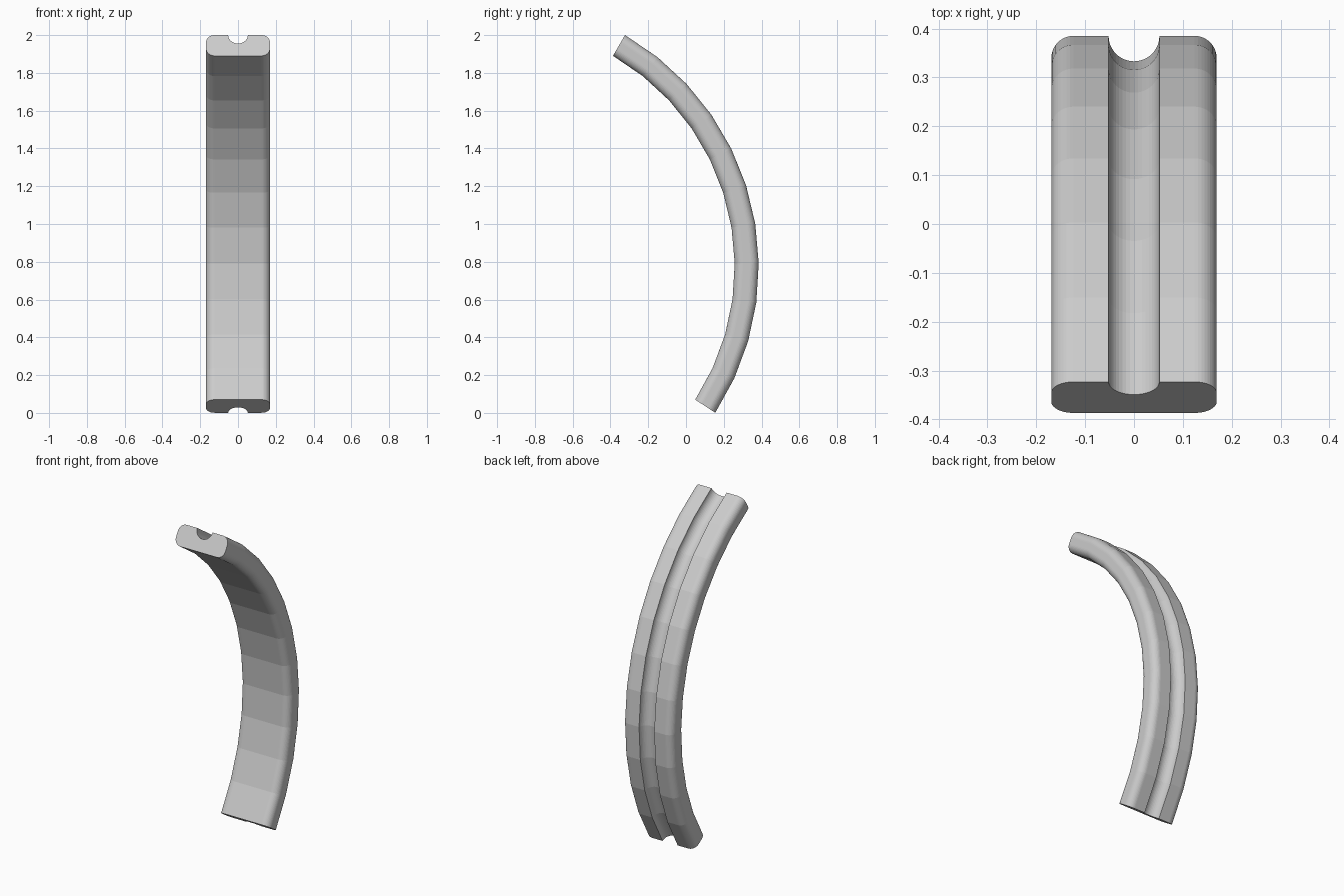
import bpy, bmesh
from math import sin, cos, pi, radians

cube = bpy.data.objects.get("Cube")
if cube:
    bpy.data.objects.remove(cube, do_unlink=True)

HALF_WIDTH = 0.169
OUTER, INNER = 1.416, 1.289        # radii of the bend
CORNER, GROOVE = 0.045, 0.052      # radii of the section's curves
CENTRE_Y, CENTRE_Z = -1.031, 0.774
START, END, SEGMENTS = radians(-33.1), radians(60), 11


def arc(cx, cr, radius, start, sweep, steps):
    """Points of an arc in the section plane (across, radial)."""
    return [(cx + radius * cos(start + sweep * i / steps),
             cr + radius * sin(start + sweep * i / steps)) for i in range(steps + 1)]


# Rounded bar section with a half-round groove in its outer side
cx = HALF_WIDTH - CORNER
section = (arc(cx, INNER + CORNER, CORNER, -pi / 2, pi / 2, 10)
           + arc(cx, OUTER - CORNER, CORNER, 0, pi / 2, 10)
           + arc(0, OUTER, GROOVE, 0, -pi, 20)
           + arc(-cx, OUTER - CORNER, CORNER, pi / 2, pi / 2, 10)
           + arc(-cx, INNER + CORNER, CORNER, pi, pi / 2, 10))

# Sweep the section around the bend in straight segments
bm = bmesh.new()
rings = []
for s in range(SEGMENTS + 1):
    a = START + (END - START) * s / SEGMENTS
    rings.append([bm.verts.new((x, CENTRE_Y + r * cos(a), CENTRE_Z + r * sin(a)))
                  for x, r in section])
for low, high in zip(rings, rings[1:]):
    for i in range(len(section)):
        bm.faces.new((low[i - 1], low[i], high[i], high[i - 1]))

# End caps
bm.faces.new(rings[0])
bm.faces.new(rings[-1])
bmesh.ops.recalc_face_normals(bm, faces=bm.faces)

mesh = bpy.data.meshes.new("curved_grooved_bar")
bm.to_mesh(mesh)
bm.free()

# Plain grey material
grey = bpy.data.materials.new("light grey")
grey.use_nodes = True
colour = (0.6, 0.6, 0.6, 1)
grey.diffuse_color = colour
grey.node_tree.nodes["Principled BSDF"].inputs["Base Color"].default_value = colour
mesh.materials.append(grey)

bar = bpy.data.objects.new("curved_grooved_bar", mesh)
bpy.context.collection.objects.link(bar)
